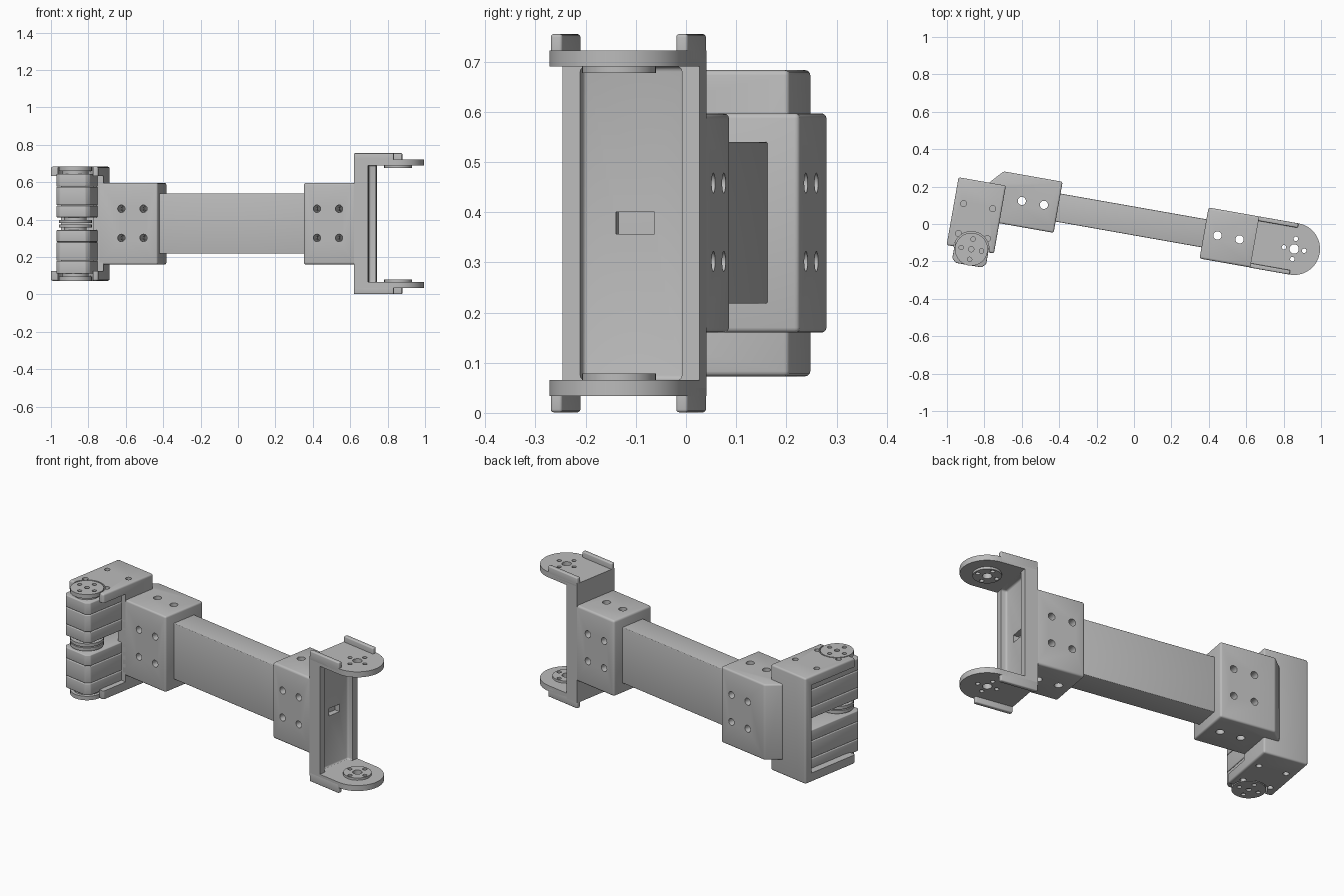
import bpy, bmesh, math
from mathutils import Matrix

old = bpy.data.objects.get("Cube")
if old:
    bpy.data.objects.remove(old, do_unlink=True)

TILT = Matrix.Rotation(math.radians(-10), 4, 'Z')
MID = 0.378          # height of the mirror plane
V = 0.017            # centre line of the arm

grey = bpy.data.materials.new("plain_grey")
grey.use_nodes = True
grey.diffuse_color = (0.5, 0.5, 0.5, 1)
grey.node_tree.nodes["Principled BSDF"].inputs["Base Color"].default_value = (0.5, 0.5, 0.5, 1)


def prism(name, pts, z0, z1, bevel=0.0):
    """Extrude an outline from z0 to z1, optionally rounding every edge."""
    bm = bmesh.new()
    face = bm.faces.new([bm.verts.new((x, y, z0)) for x, y in pts])
    new = bmesh.ops.extrude_face_region(bm, geom=[face])["geom"]
    bmesh.ops.translate(bm, vec=(0, 0, z1 - z0),
                        verts=[g for g in new if isinstance(g, bmesh.types.BMVert)])
    bmesh.ops.recalc_face_normals(bm, faces=bm.faces)
    if bevel:
        bmesh.ops.bevel(bm, geom=bm.edges[:], offset=bevel, segments=3,
                        profile=0.5, affect='EDGES')
    me = bpy.data.meshes.new(name)
    bm.to_mesh(me)
    bm.free()
    me.materials.append(grey)
    ob = bpy.data.objects.new(name, me)
    bpy.context.collection.objects.link(ob)
    return ob


def box(name, x0, x1, y0, y1, z0, z1, bevel=0.0):
    return prism(name, [(x0, y0), (x1, y0), (x1, y1), (x0, y1)], z0, z1, bevel)


def disc(name, x, y, z0, z1, r, n=32):
    pts = [(x + r * math.cos(i * math.tau / n), y + r * math.sin(i * math.tau / n))
           for i in range(n)]
    return prism(name, pts, z0, z1)


def bore(x, z, r):
    """Cutter running front to back."""
    ob = disc("cutter", 0, 0, -1, 1, r, 20)
    ob.data.transform(Matrix.Translation((x, 0, z)) @ Matrix.Rotation(math.pi / 2, 4, 'X'))
    return ob


def boolean(ob, others, op='DIFFERENCE'):
    for c in others:
        c.hide_render = True
        m = ob.modifiers.new("bool", 'BOOLEAN')
        m.operation, m.object, m.solver = op, c, 'EXACT'
    graph = bpy.context.evaluated_depsgraph_get()
    graph.update()
    me = bpy.data.meshes.new_from_object(ob.evaluated_get(graph))
    ob.modifiers.clear()
    ob.data = me
    for c in others:
        bpy.data.objects.remove(c, do_unlink=True)
    return ob


def zspan(z0, z1, top):
    """Height range, mirrored for the lower half."""
    return (z0, z1) if top else (2 * MID - z1, 2 * MID - z0)


def ring_holes(x, y, z0, z1, centre_r):
    cuts = [disc("cutter", x, y, z0, z1, centre_r, 20)]
    for i in range(4):
        a = i * math.pi / 2
        cuts.append(disc("cutter", x + 0.055 * math.cos(a), y + 0.055 * math.sin(a),
                         z0, z1, 0.012, 16))
    return cuts


def sleeve_holes(xs):
    cuts = [disc("cutter", x, V, -1, 2, 0.022, 20) for x in xs]
    return cuts + [bore(x, z, 0.02) for x in xs for z in (0.302, 0.458)]


# Beam and the two sleeves that hold it
box("beam", -0.45, 0.41, -0.06, 0.092, 0.218, 0.54, 0.004)
boolean(box("left_sleeve", 0.377, 0.66, -0.121, 0.156, 0.16, 0.597, 0.012),
        sleeve_holes((0.45, 0.57)))
gusset = [(-0.415, -0.121), (-0.415, 0.156), (-0.735, 0.156), (-0.80, 0.085),
          (-0.80, 0.06), (-0.74, 0.06), (-0.74, -0.121)]
boolean(prism("right_sleeve", gusset, 0.16, 0.597, 0.01),
        sleeve_holes((-0.612, -0.492)))

# Fork: recessed back wall with a slot
boolean(box("fork_wall", 0.65, 0.727, -0.122, 0.156, 0.035, 0.72),
        [box("cutter", 0.692, 0.8, -0.086, 0.12, 0.065, 0.69, 0.01),
         box("cutter", 0.66, 0.8, -0.02, 0.058, 0.357, 0.40)])

# Fork: round-ended flanges with side lips and bosses
FX, FR = 0.866, 0.139
for top in (True, False):
    side = "upper" if top else "lower"
    arc = [(FX + FR * math.cos(a), V + FR * math.sin(a))
           for a in (math.pi * (i / 24 - 0.5) for i in range(25))]
    flange = prism(side + "_fork_flange", [(0.65, V + FR), (0.65, V - FR)] + arc,
                   *zspan(0.69, 0.722, top))
    boss = disc("boss", FX, V, *zspan(0.677, 0.70, top), 0.074)
    boolean(flange, [boss], 'UNION')
    boolean(flange, ring_holes(FX, V, -1, 2, 0.025))
    for name, y0 in (("front", V - FR), ("back", V + FR - 0.024)):
        box(side + "_" + name + "_lip", 0.65, FX, y0, y0 + 0.024,
            *zspan(0.70, 0.755, top), 0.006)

# Motor bracket: hollowed block, open at the front and the outer side
SX, SY = -0.833, -0.284
cuts = [box("cutter", -1.2, -0.765, -1, 0.04, 0.125, 0.632),
        box("cutter", -1.2, -0.6, -1, -0.121, 0.125, 0.632),
        disc("cutter", SX, SY, -1, 2, 0.095)]
for x in (-0.916, -0.758):
    for y in (-0.051, -0.213):
        cuts += [disc("cutter", x, y, *zspan(0.66, 0.8, top), 0.016, 16)
                 for top in (True, False)]
boolean(box("motor_bracket", -0.967, -0.71, -0.285, 0.083, 0.073, 0.683, 0.01), cuts)

# Screws sunk in the bracket
for top in (True, False):
    for x in (-0.916, -0.758):
        for y in (-0.051, -0.213):
            disc("bracket_screw", x, y, *zspan(0.655, 0.668, top), 0.011, 6)

# Two motors, each of three stacked case sections, with horns at both ends
x0, x1, y0, y1 = SX - 0.092, SX + 0.092, -0.37, 0.03
outline = [(x0 + 0.022, y0), (x1 - 0.022, y0), (x1, y0 + 0.022), (x1, y1),
           (x0, y1), (x0, y0 + 0.022)]
for top in (True, False):
    side = "upper" if top else "lower"
    for part, a, b in (("inner", 0.412, 0.475), ("middle", 0.477, 0.575),
                       ("outer", 0.577, 0.645)):
        prism(f"{side}_motor_{part}_case", outline, *zspan(a, b, top), 0.005)
    disc(side + "_motor_collar", SX, SY, *zspan(0.64, 0.663, top), 0.07)
    horn = disc(side + "_motor_horn", SX, SY, *zspan(0.66, 0.683, top), 0.088)
    boolean(horn, ring_holes(SX, SY, *zspan(0.672, 0.75, top), 0.014))
    disc(side + "_idler_collar", SX, SY, *zspan(0.397, 0.415, top), 0.06)
    disc(side + "_idler_disc", SX, SY, *zspan(0.381, 0.399, top), 0.088)

# Turn the whole arm and shade it
for ob in bpy.context.scene.objects:
    if ob.type == 'MESH':
        ob.data.transform(TILT)
        ob.data.shade_smooth()
        ob.data.set_sharp_from_angle(angle=math.radians(31))
